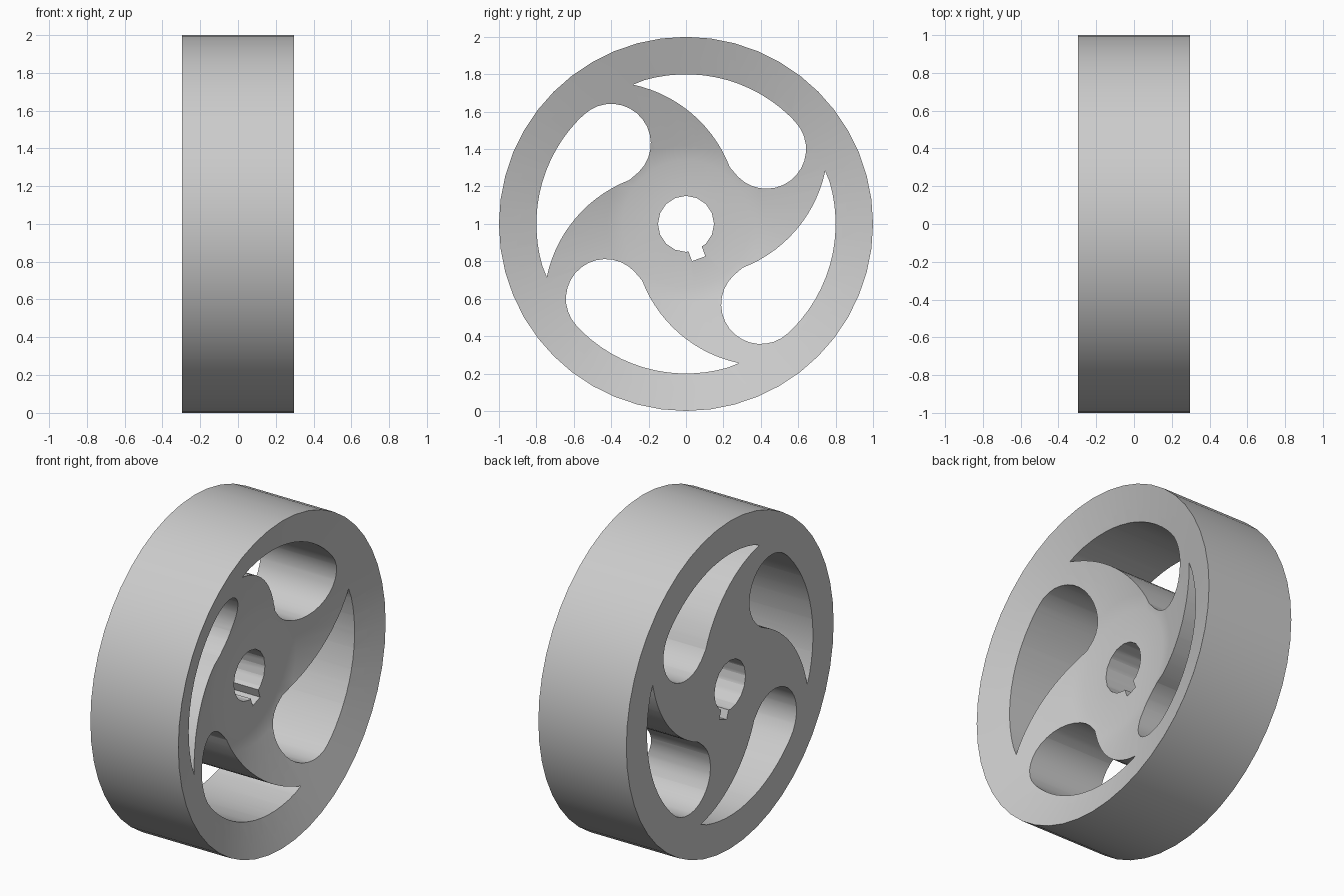
import bpy
import bmesh
from math import cos, sin, radians, pi
from mathutils import Vector

cube = bpy.data.objects.get("Cube")
if cube:
    bpy.data.objects.remove(cube, do_unlink=True)

HALF = 0.297      # half width of the rim
DISH = 0.22       # depth of the dished side at the hub
AXLE_Z = 1.0

grey = bpy.data.materials.new("light grey")
grey.use_nodes = True
colour = (0.6, 0.6, 0.6, 1)
grey.diffuse_color = colour
grey.node_tree.nodes["Principled BSDF"].inputs["Base Color"].default_value = colour


def make_object(name, bm):
    bmesh.ops.recalc_face_normals(bm, faces=bm.faces)
    mesh = bpy.data.meshes.new(name)
    bm.to_mesh(mesh)
    bm.free()
    mesh.materials.append(grey)
    obj = bpy.data.objects.new(name, mesh)
    bpy.context.collection.objects.link(obj)
    obj.location.z = AXLE_Z
    return obj


def arc(cy, cz, r, start, end, steps):
    """Points on an arc in the wheel plane, angles in degrees."""
    out = []
    for i in range(steps + 1):
        a = radians(start + (end - start) * i / steps)
        out.append((cy + r * cos(a), cz + r * sin(a)))
    return out


def prism(name, outline):
    """Outline in the wheel plane, extruded right through the wheel."""
    bm = bmesh.new()
    face = bm.faces.new([bm.verts.new((-0.5, y, z)) for y, z in outline])
    ext = bmesh.ops.extrude_face_region(bm, geom=[face])
    moved = [v for v in ext["geom"] if isinstance(v, bmesh.types.BMVert)]
    bmesh.ops.translate(bm, verts=moved, vec=(1, 0, 0))
    obj = make_object(name, bm)
    obj.hide_render = True
    return obj


# Wheel body: flat on one side, conical dish with a flat hub on the other
profile = [(0, -HALF), (1, -HALF), (1, HALF), (0.8, HALF - 0.07),
           (0.42, HALF - 0.2), (0.34, HALF - DISH), (0, HALF - DISH)]
bm = bmesh.new()
verts = [bm.verts.new((x, 0, r)) for r, x in profile]
edges = [bm.edges.new(pair) for pair in zip(verts, verts[1:])]
bmesh.ops.spin(bm, geom=verts + edges, cent=(0, 0, 0), axis=(1, 0, 0),
               angle=2 * pi, steps=48)
bmesh.ops.remove_doubles(bm, verts=bm.verts, dist=0.0005)
wheel = make_object("spoked_wheel", bm)

# Swirling window between two spokes: spoke curve, round end, rim curve
window = (arc(-0.431, 0.047, 0.713, 78, 21, 14)
          + arc(0.43, 0.4, 0.212, 212, 403, 16)[1:]
          + arc(0, 0, 0.8, 46, 111, 14)[:-1])
cutters = []
for i in range(4):
    cutter = prism("window_cutter", window)
    cutter.rotation_euler.x = i * pi / 2
    cutters.append(cutter)

# Axle bore and its keyway slot
cutters.append(prism("bore_cutter", arc(0, 0, 0.15, 0, 360, 16)[:-1]))
w = 0.038
slot = prism("keyway_cutter", [(-w, -0.08), (-w, -0.198), (w, -0.198), (w, -0.08)])
slot.rotation_euler.x = radians(20)
cutters.append(slot)

for cutter in cutters:
    mod = wheel.modifiers.new(cutter.name, "BOOLEAN")
    mod.operation = "DIFFERENCE"
    mod.solver = "EXACT"
    mod.object = cutter

# Apply the cuts, drop the cutters and smooth the curved walls
bpy.context.view_layer.update()
cut = bpy.data.meshes.new_from_object(
    wheel.evaluated_get(bpy.context.evaluated_depsgraph_get()))
wheel.modifiers.clear()
wheel.data = cut
for cutter in cutters:
    bpy.data.objects.remove(cutter, do_unlink=True)

bpy.ops.object.select_all(action="DESELECT")
wheel.select_set(True)
bpy.context.view_layer.objects.active = wheel
bpy.ops.object.shade_smooth_by_angle(angle=radians(30))
